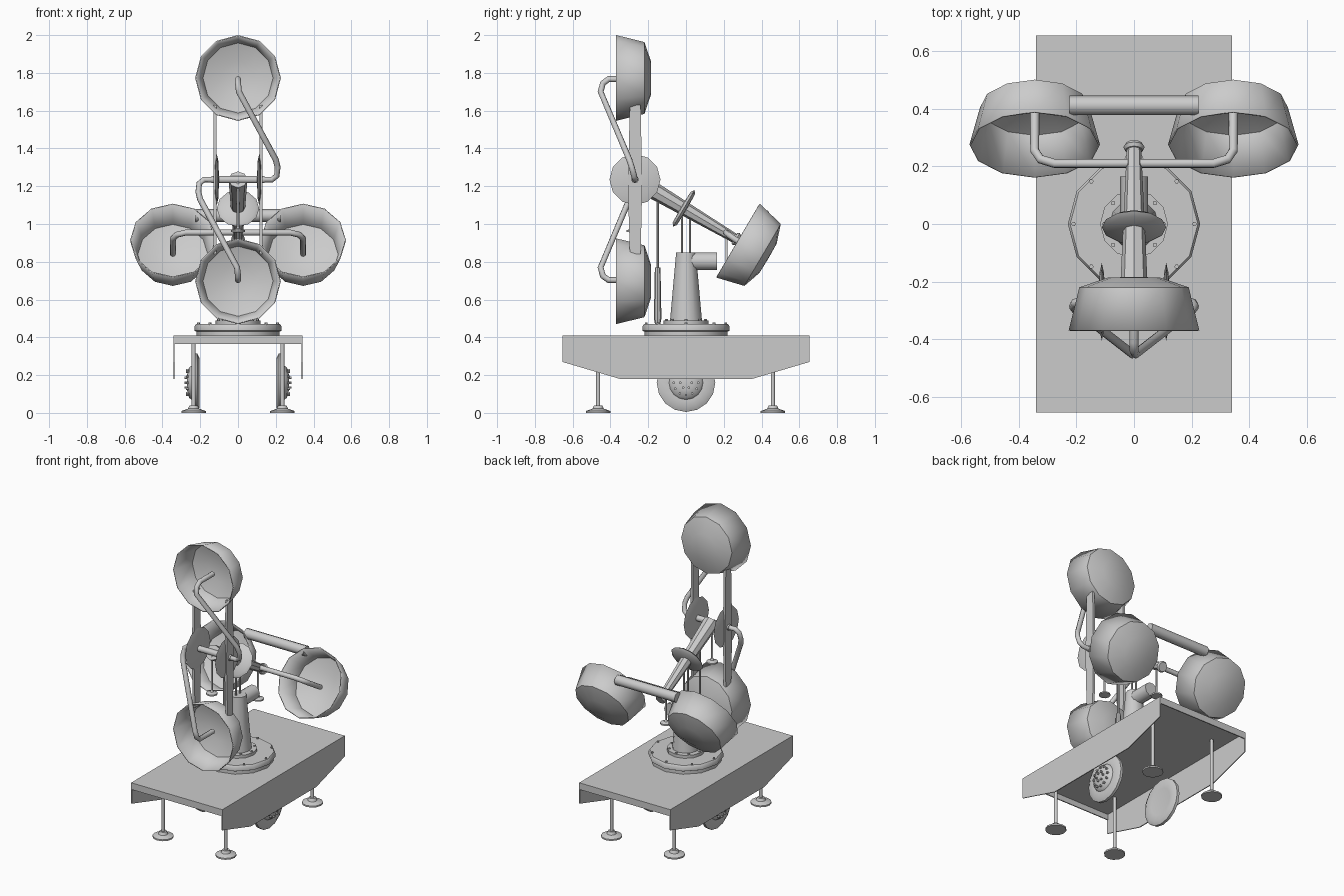
import bpy, bmesh
from math import sin, cos, pi, radians
from mathutils import Vector, Matrix

if "Cube" in bpy.data.objects:
    bpy.data.objects.remove(bpy.data.objects["Cube"])


def finish(name, bm, angle=40):
    bmesh.ops.recalc_face_normals(bm, faces=bm.faces)
    me = bpy.data.meshes.new(name)
    bm.to_mesh(me)
    bm.free()
    me.shade_smooth()
    me.set_sharp_from_angle(angle=radians(angle))
    ob = bpy.data.objects.new(name, me)
    bpy.context.collection.objects.link(ob)
    return ob


def lathe(name, profile, loc, axis=(0, 0, 1), n=12, angle=40):
    """Revolve (radius, height) points around an axis starting at loc."""
    bm = bmesh.new()
    rings = []
    for r, h in profile:
        if r == 0:
            rings.append([bm.verts.new((0, 0, h))] * n)
        else:
            rings.append([bm.verts.new((r * cos(2 * pi * i / n), r * sin(2 * pi * i / n), h))
                          for i in range(n)])
    for a, b in zip(rings, rings[1:]):
        for i in range(n):
            j = (i + 1) % n
            bm.faces.new(list(dict.fromkeys((a[i], a[j], b[j], b[i]))))
    rot = Vector(axis).to_track_quat('Z', 'Y').to_matrix().to_4x4()
    bm.transform(Matrix.Translation(loc) @ rot)
    return finish(name, bm, angle)


def rod(name, a, b, r1, r2=None, n=10):
    a, b = Vector(a), Vector(b)
    length = (b - a).length
    r2 = r1 if r2 is None else r2
    return lathe(name, [(0, 0), (r1, 0), (r2, length), (0, length)], a, b - a, n)


def prism(name, outline, x0, x1):
    """Extrude a (y, z) outline from x0 to x1."""
    bm = bmesh.new()
    face = bm.faces.new([bm.verts.new((x0, y, z)) for y, z in outline])
    new = bmesh.ops.extrude_face_region(bm, geom=[face])['geom']
    bmesh.ops.translate(bm, vec=(x1 - x0, 0, 0),
                        verts=[v for v in new if isinstance(v, bmesh.types.BMVert)])
    return finish(name, bm, 20)


def pipe(name, pts, r):
    cu = bpy.data.curves.new(name, 'CURVE')
    cu.dimensions = '3D'
    cu.bevel_depth, cu.bevel_resolution, cu.use_fill_caps = r, 2, True
    sp = cu.splines.new('POLY')
    sp.points.add(len(pts) - 1)
    for p, co in zip(sp.points, pts):
        p.co = (*co, 1)
    ob = bpy.data.objects.new(name, cu)
    bpy.context.collection.objects.link(ob)


def dish(name, loc, axis):
    ob = lathe(name, [(0.227, 0), (0.19, 0.15), (0.09, 0.184), (0, 0.186)], loc, axis, 12, 35)
    mod = ob.modifiers.new('thickness', 'SOLIDIFY')
    mod.thickness, mod.offset = 0.006, -1


def box(name, y0, y1, z0, z1, x0, x1):
    return prism(name, [(y0, z0), (y1, z0), (y1, z1), (y0, z1)], x0, x1)


# Platform: top sheet, end lips and side skirts
box('platform_top', -0.655, 0.655, 0.402, 0.41, -0.34, 0.34)
for s in (-1, 1):
    box('platform_lip', s * 0.655, s * 0.648, 0.365, 0.405, -0.34, 0.34)
    prism('platform_skirt', [(-0.655, 0.41), (0.655, 0.41), (0.655, 0.27), (0.35, 0.18),
                             (-0.35, 0.18), (-0.655, 0.27)], s * 0.341, s * 0.335)

# Jacks and wheels
for s in (-1, 1):
    for y in (-0.465, 0.46):
        lathe('jack', [(0, 0), (0.065, 0), (0.065, 0.01), (0.03, 0.022), (0.022, 0.04),
                       (0.011, 0.04), (0.011, 0.405), (0, 0.405)], (s * 0.235, y, 0))
    lathe('wheel', [(0, -0.02), (0.09, -0.014), (0.13, -0.022), (0.155, -0.009), (0.155, 0.009),
                    (0.13, 0.022), (0.09, 0.02), (0.08, 0.034), (0.04, 0.045), (0, 0.046)],
          (s * 0.225, 0, 0.16), (s, 0, 0), 16, 50)
    for r, count in ((0.03, 6), (0.065, 12)):
        for i in range(count):
            y, z = r * cos(2 * pi * i / count), 0.16 + r * sin(2 * pi * i / count)
            rod('wheel_bolt', (s * 0.25, y, z), (s * (0.288 - r * 0.2), y, z), 0.007, n=6)

# Turntable with bolts
lathe('turntable', [(0, 0.405), (0.22, 0.405), (0.22, 0.43), (0.23, 0.435), (0.23, 0.46),
                    (0.222, 0.47), (0.118, 0.47), (0.118, 0.49), (0, 0.49)], (0, 0, 0))
for r, z in ((0.21, 0.478), (0.103, 0.496)):
    for i in range(8):
        x, y = r * cos(i * pi / 4), r * sin(i * pi / 4)
        rod('turntable_bolt', (x, y, z - 0.02), (x, y, z), 0.008, n=6)

# Pedestal, motor, fork rods and lift actuator
rod('pedestal', (0, 0, 0.485), (0, 0, 0.85), 0.085, 0.052, 12)
rod('motor', (0, 0.03, 0.803), (0, 0.165, 0.803), 0.048, n=10)
for y in (-0.02, 0.02):
    rod('fork_rod', (0, y, 0.84), (0, y, 1.07), 0.006, n=6)
lathe('actuator', [(0, 0.46), (0.012, 0.46), (0.02, 0.5), (0.015, 0.77), (0.007, 0.77),
                   (0.007, 1.17), (0, 1.17)], (0, -0.15, 0), n=8)

# Tilted main arm with swivel disc and end cap
hub = Vector((0, -0.27, 1.235))
tilt = Vector((0, 0.862, -0.507))
rod('main_arm', hub, hub + tilt * 0.62, 0.05, 0.025, 8)
lathe('swivel_disc', [(0, -0.016), (0.095, -0.013), (0.112, 0), (0.095, 0.013), (0, 0.016)],
      hub + tilt * 0.3, tilt)
lathe('arm_cap', [(0, 0), (0.03, 0), (0.037, 0.012), (0.03, 0.024), (0, 0.024)],
      hub + tilt * 0.61, tilt)

# Hub: axle, side discs and long straps joining the front dishes
rod('hub_axle', hub - Vector((0.14, 0, 0)), hub + Vector((0.14, 0, 0)), 0.02)
for s in (-1, 1):
    lathe('hub_disc', [(0, -0.012), (0.1, -0.008), (0.135, 0), (0.1, 0.008), (0, 0.012)],
          (s * 0.112, -0.27, 1.235), (s, 0, 0))
    prism('dish_strap', [(-0.297, 0.84), (-0.24, 0.84), (-0.232, 1.2), (-0.24, 1.63),
                         (-0.297, 1.63), (-0.308, 1.2)], s * 0.114, s * 0.13)

# Hanging plumb weights
for y, top, bottom in ((-0.28, 1.23, 0.955), (0.215, 0.96, 0.73)):
    lathe('plumb_weight', [(0, 0), (0.036, 0.003), (0.036, 0.012), (0.012, 0.02), (0.006, 0.03),
                           (0.006, top - bottom), (0, top - bottom)], (0, y, bottom), n=10)

# Front dishes with their feed tubes (lower one is the upper one turned over)
for s in (1, -1):
    dish('front_dish', (0, -0.37, 1.235 + s * 0.538), (0, 1, 0))
    pipe('front_feed', [(s * x, y, 1.235 + s * z) for x, y, z in
                        ((0, -0.27, 0.532), (0, -0.41, 0.532), (0, -0.44, 0.51), (0.005, -0.452, 0.465),
                         (0.2, -0.3, 0.105), (0.21, -0.287, 0.065), (0.205, -0.275, 0.02),
                         (0.18, -0.27, 0), (0, -0.27, 0))], 0.016)

# Rear dishes with cross bar and shared feed tube
for s in (1, -1):
    dish('rear_dish', (s * 0.345, 0.276, 0.912), tilt)
pipe('rear_cross_bar', [(-0.225, 0.412, 1.045), (0.225, 0.412, 1.045)], 0.034)
left = [(-0.345, 0.39, 0.84), (-0.345, 0.255, 0.922), (-0.325, 0.225, 0.943), (-0.275, 0.21, 0.955)]
pipe('rear_feed', left + [(-x, y, z) for x, y, z in reversed(left)], 0.016)
